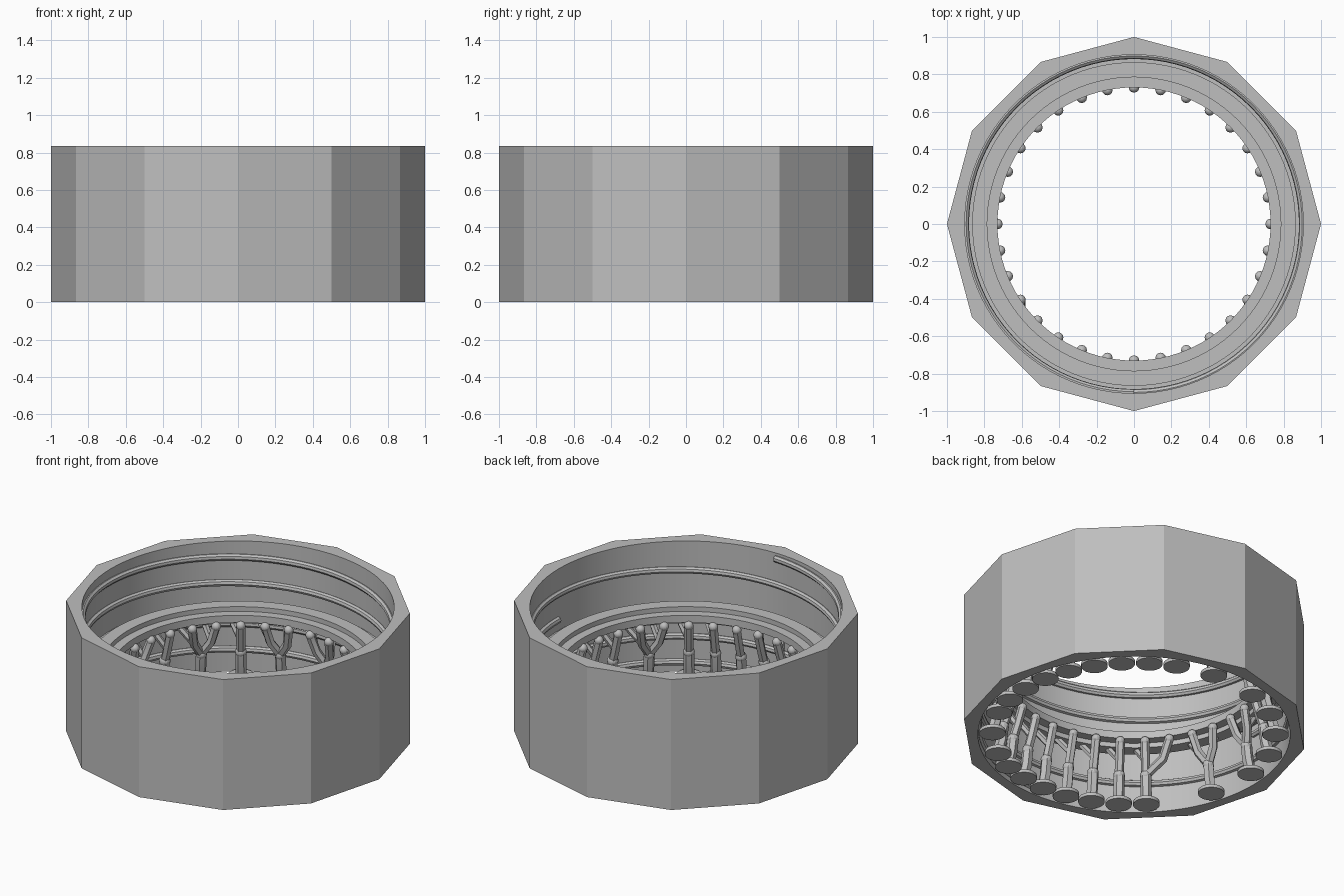
import bpy, bmesh
from math import sin, cos, pi, radians
from mathutils import Matrix, Vector

cube = bpy.data.objects.get("Cube")
if cube:
    bpy.data.objects.remove(cube, do_unlink=True)

HEIGHT = 0.834
BORE = 0.905
SEGMENTS = 96
STEP = 11.25

grey = bpy.data.materials.new("plain_grey")
grey.use_nodes = True
grey.diffuse_color = (0.52, 0.52, 0.52, 1)
grey.node_tree.nodes["Principled BSDF"].inputs["Base Color"].default_value = grey.diffuse_color


def polar(r, angle, z):
    return Vector((r * cos(angle), r * sin(angle), z))


def finish(obj):
    """Colour the part and smooth its round faces."""
    obj.data.materials.clear()
    obj.data.materials.append(grey)
    bpy.ops.object.select_all(action='DESELECT')
    obj.select_set(True)
    bpy.context.view_layer.objects.active = obj
    bpy.ops.object.shade_smooth_by_angle(angle=radians(28))


def add_mesh(name, bm):
    bmesh.ops.recalc_face_normals(bm, faces=bm.faces)
    mesh = bpy.data.meshes.new(name)
    bm.to_mesh(mesh)
    bm.free()
    obj = bpy.data.objects.new(name, mesh)
    bpy.context.collection.objects.link(obj)
    finish(obj)


def add_tubes(name, paths, radius, sides=1):
    curve = bpy.data.curves.new(name, 'CURVE')
    curve.dimensions = '3D'
    curve.bevel_depth = radius
    curve.bevel_resolution = sides
    curve.use_fill_caps = True
    for path in paths:
        spline = curve.splines.new('POLY')
        spline.points.add(len(path) - 1)
        for point, co in zip(spline.points, path):
            point.co = (*co, 1)
    obj = bpy.data.objects.new(name, curve)
    bpy.context.collection.objects.link(obj)
    bpy.ops.object.select_all(action='DESELECT')
    obj.select_set(True)
    bpy.context.view_layer.objects.active = obj
    bpy.ops.object.convert(target='MESH')
    finish(bpy.context.view_layer.objects.active)


# Body: twelve-sided outside, round bore with a ridged inner flange
half = [(BORE, HEIGHT), (BORE, 0.44), (0.865, 0.44), (0.865, 0.47),
        (0.785, 0.47), (0.785, 0.44), (0.73, 0.44)]
profile = [(1, HEIGHT)] + half
profile += [(r, HEIGHT - z) for r, z in reversed(profile)]
bm = bmesh.new()
rings = []
for r, z in profile:
    ring = []
    for i in range(SEGMENTS):
        a = 2 * pi * i / SEGMENTS
        side = cos(pi / 12) / cos(a % (pi / 6) - pi / 12) if r == 1 else r
        ring.append(bm.verts.new(polar(side, a, z)))
    rings.append(ring)
for k, ring in enumerate(rings):
    after = rings[(k + 1) % len(rings)]
    for i in range(SEGMENTS):
        j = (i + 1) % SEGMENTS
        bm.faces.new((ring[i], ring[j], after[j], after[i]))
add_mesh("twelve_sided_body", bm)


# Threads: right-handed round ridges in both ends of the bore
def helix(start_angle, start_z, turns=1.75, pitch=0.165):
    count = int(turns * SEGMENTS)
    return [polar(BORE - 0.002, radians(start_angle) + 2 * pi * i / SEGMENTS,
                  start_z + pitch * i / SEGMENTS) for i in range(count + 1)]


add_tubes("upper_thread", [helix(0, 0.51)], 0.021, 2)
add_tubes("lower_thread", [helix(-90, 0.045)], 0.021, 2)

# Support trees: trunks counted in steps around the ring
trunks = list(range(7)) + [7.5, 9.5, 11, 12.5, 14, 15.5, 17.5]
trunks += list(range(20, 28)) + [28.5, 30, 31]
trunk_paths, branch_paths, twig_paths = [], [], []
joints, tips, feet = [], [], []
for t in trunks:
    a = radians(t * STEP)
    joint = polar(0.79, a, 0.18)
    trunk_paths.append([polar(0.82, a, 0.01), polar(0.8, a, 0.09), joint])
    joints.append(joint)
    feet.append(polar(0.82, a, 0.01))

# Each tip under the flange grows from its nearest trunk
for k in range(32):
    near = min(trunks, key=lambda t: min(abs(t - k), 32 - abs(t - k)))
    joint = joints[trunks.index(near)]
    tip = polar(0.73, radians(k * STEP), 0.375)
    knee = joint.lerp(polar(0.75, radians(k * STEP), 0.3), 0.7)
    branch_paths.append([joint, knee, tip])
    twig_paths.append([knee, polar(0.825, radians((k + 0.35) * STEP), 0.37)])
    tips.append(tip)

add_tubes("support_trunks", trunk_paths, 0.033)
add_tubes("support_branches", branch_paths, 0.027)
add_tubes("support_twigs", twig_paths, 0.02)

# Rounded joints and tips
bm = bmesh.new()
for points, radius in ((joints, 0.034), (tips, 0.028)):
    for p in points:
        bmesh.ops.create_uvsphere(bm, u_segments=12, v_segments=8, radius=radius,
                                  matrix=Matrix.Translation(p))
add_mesh("support_joints", bm)

# Flat round feet
bm = bmesh.new()
for p in feet:
    bmesh.ops.create_cone(bm, cap_ends=True, segments=24, radius1=0.077,
                          radius2=0.077, depth=0.02, matrix=Matrix.Translation(p))
add_mesh("support_feet", bm)
